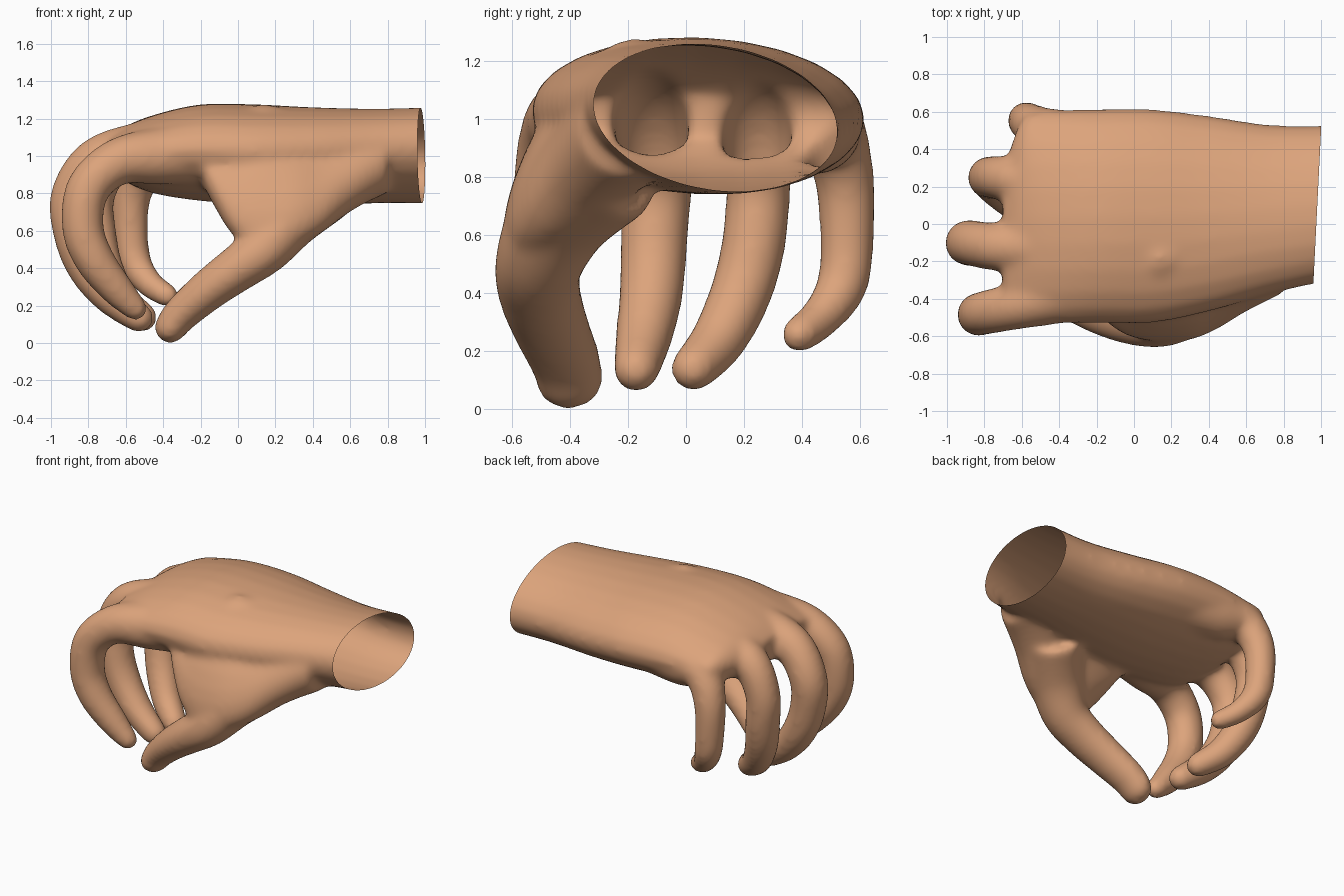
import bpy
import bmesh
import math
from mathutils import Vector

default_cube = bpy.data.objects.get("Cube")
if default_cube:
    bpy.data.objects.remove(default_cube, do_unlink=True)

SIDES = 24
STEPS = 6


def smooth_path(points):
    """Catmull-Rom interpolation through rows of any length."""
    rows = [points[0]] + list(points) + [points[-1]]
    result = []
    for i in range(1, len(rows) - 2):
        for s in range(STEPS):
            t = s / STEPS
            result.append([
                0.5 * (2 * b + (c - a) * t
                       + (2 * a - 5 * b + 4 * c - d) * t * t
                       + (3 * b - a - 3 * c + d) * t ** 3)
                for a, b, c, d in zip(*rows[i - 1:i + 3])])
    result.append(list(points[-1]))
    return result


def loft(bm, rings):
    """Bridge rings of points into one closed shell."""
    loops = [[bm.verts.new(p) for p in ring] for ring in rings]
    for low, high in zip(loops, loops[1:]):
        for i in range(SIDES):
            j = (i + 1) % SIDES
            bm.faces.new((low[i], low[j], high[j], high[i]))
    bm.faces.new(loops[0])
    bm.faces.new(loops[-1])


def add_digit(bm, points, tip_width=1.0):
    """Tube through (x, y, z, radius) rows with a round tip, widening sideways."""
    rows = smooth_path(points)
    centres = [Vector(r[:3]) for r in rows]
    radii = [r[3] for r in rows]
    tip_dir = (centres[-1] - centres[-2]).normalized()
    tip, tip_radius = centres[-1], radii[-1]
    for angle in (25, 50, 70, 85):
        a = math.radians(angle)
        centres.append(tip + tip_dir * tip_radius * math.sin(a))
        radii.append(tip_radius * math.cos(a))
    rings = []
    last = len(centres) - 1
    for i, (centre, radius) in enumerate(zip(centres, radii)):
        along = (centres[min(i + 1, last)] - centres[max(i - 1, 0)]).normalized()
        across = (Vector((0, 1, 0)) - along * along.y).normalized()
        up = along.cross(across)
        wide = radius * (1 + (tip_width - 1) * i / last)
        rings.append([
            centre + across * (wide * math.cos(a)) + up * (radius * math.sin(a))
            for a in (math.tau * k / SIDES for k in range(SIDES))])
    loft(bm, rings)


def add_body(bm, stations):
    """Sheared ovals from (x, y_min, y_max, z_centre, z_half, tilt) rows."""
    rings = []
    for x, y0, y1, zc, zh, tilt in smooth_path(stations):
        ring = []
        for k in range(SIDES):
            a = math.tau * k / SIDES
            dy = (y1 - y0) / 2 * math.cos(a)
            ring.append((x, (y0 + y1) / 2 + dy, zc + zh * math.sin(a) + tilt * dy))
        rings.append(ring)
    loft(bm, rings)


bm = bmesh.new()

# Wrist and palm, from the forearm end to the knuckles
add_body(bm, [
    (1.12, -0.29, 0.53, 1.005, 0.255, -0.12),
    (0.75, -0.37, 0.53, 1.0, 0.25, -0.1),
    (0.4, -0.47, 0.58, 1.0, 0.26, -0.06),
    (0.1, -0.53, 0.615, 1.008, 0.268, -0.03),
    (-0.2, -0.53, 0.615, 1.018, 0.258, -0.03),
    (-0.45, -0.53, 0.605, 1.01, 0.21, -0.02),
    (-0.6, -0.51, 0.56, 1.01, 0.15, 0),
    (-0.7, -0.44, 0.28, 1.01, 0.08, 0),
])

# Muscle and web of skin sloping from the palm down to the thumb
add_body(bm, [
    (-0.18, -0.5, -0.15, 0.97, 0.13, 0.3),
    (-0.12, -0.55, -0.1, 0.93, 0.18, 0.5),
    (-0.03, -0.6, -0.1, 0.89, 0.24, 0.8),
    (0.12, -0.63, -0.09, 0.875, 0.3, 1.0),
    (0.3, -0.62, -0.05, 0.88, 0.27, 0.85),
    (0.45, -0.56, 0.0, 0.9, 0.24, 0.7),
    (0.6, -0.47, 0.05, 0.95, 0.22, 0.45),
    (0.8, -0.37, 0.05, 0.99, 0.19, 0.1),
])

# Index finger
add_digit(bm, [
    (-0.15, -0.3, 1.02, 0.17), (-0.42, -0.38, 1.0, 0.155),
    (-0.64, -0.44, 0.97, 0.127),
    (-0.8, -0.475, 0.83, 0.118), (-0.83, -0.485, 0.62, 0.113),
    (-0.77, -0.48, 0.45, 0.108), (-0.65, -0.455, 0.29, 0.092),
    (-0.55, -0.44, 0.185, 0.068),
])

# Middle finger
add_digit(bm, [
    (-0.45, -0.12, 1.05, 0.15), (-0.74, -0.12, 0.98, 0.13),
    (-0.88, -0.1, 0.79, 0.122), (-0.87, -0.11, 0.58, 0.117),
    (-0.8, -0.12, 0.4, 0.112), (-0.68, -0.145, 0.25, 0.1),
    (-0.53, -0.172, 0.135, 0.082),
])

# Ring finger
add_digit(bm, [
    (-0.4, 0.2, 1.04, 0.15), (-0.66, 0.24, 0.98, 0.125),
    (-0.77, 0.25, 0.79, 0.113), (-0.76, 0.235, 0.58, 0.112),
    (-0.72, 0.19, 0.4, 0.108), (-0.63, 0.11, 0.235, 0.097),
    (-0.51, 0.025, 0.138, 0.081),
])

# Little finger
add_digit(bm, [
    (0.0, 0.41, 0.98, 0.16), (-0.28, 0.44, 0.97, 0.165),
    (-0.48, 0.5, 0.95, 0.125),
    (-0.565, 0.545, 0.8, 0.105), (-0.575, 0.555, 0.6, 0.095),
    (-0.55, 0.54, 0.43, 0.09), (-0.47, 0.465, 0.315, 0.074),
    (-0.38, 0.39, 0.255, 0.066),
])

# Thumb
add_digit(bm, [
    (0.46, -0.25, 0.83, 0.19), (0.29, -0.42, 0.68, 0.17),
    (0.15, -0.505, 0.51, 0.14), (0.0, -0.505, 0.4, 0.125),
    (-0.15, -0.47, 0.29, 0.112), (-0.3, -0.415, 0.16, 0.098),
    (-0.36, -0.4, 0.085, 0.088),
], tip_width=1.35)

bmesh.ops.recalc_face_normals(bm, faces=bm.faces)
mesh = bpy.data.meshes.new("hand_parts")
bm.to_mesh(mesh)
bm.free()
hand = bpy.data.objects.new("hand", mesh)
bpy.context.collection.objects.link(hand)

# Fuse the parts into one skin and soften the joins
remesh = hand.modifiers.new("fuse", 'REMESH')
remesh.mode = 'VOXEL'
remesh.voxel_size = 0.017
soften = hand.modifiers.new("soften", 'SMOOTH')
soften.factor = 0.5
soften.iterations = 25
bpy.context.view_layer.update()
depsgraph = bpy.context.evaluated_depsgraph_get()
skin_mesh = bpy.data.meshes.new_from_object(hand.evaluated_get(depsgraph))
hand.modifiers.clear()
hand.data = skin_mesh

# Cut the wrist open
bm = bmesh.new()
bm.from_mesh(skin_mesh)
bmesh.ops.bisect_plane(
    bm, geom=bm.verts[:] + bm.edges[:] + bm.faces[:],
    plane_co=(0.98, 0.1, 1.0), plane_no=(1, -0.05, 0), clear_outer=True)
for face in bm.faces:
    face.smooth = True
bm.to_mesh(skin_mesh)
bm.free()

# Skin colour
skin = bpy.data.materials.new("skin")
skin.use_nodes = True
colour = (0.72, 0.37, 0.2, 1)
skin.diffuse_color = colour
skin.node_tree.nodes["Principled BSDF"].inputs["Base Color"].default_value = colour
skin_mesh.materials.clear()
skin_mesh.materials.append(skin)
